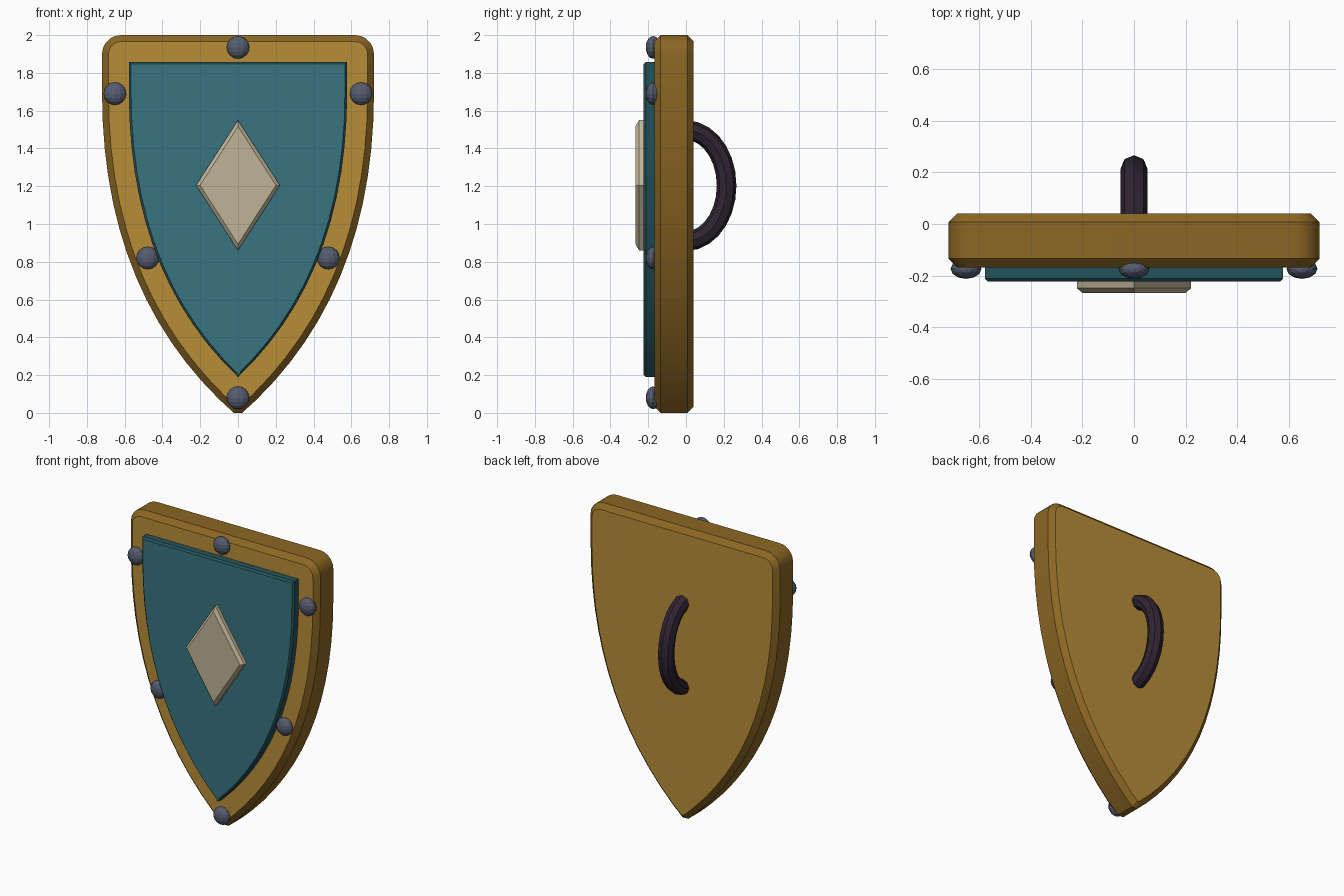
import bpy, bmesh
from math import sin, cos, pi, radians
from mathutils import Vector

cube = bpy.data.objects.get("Cube")
if cube:
    bpy.data.objects.remove(cube, do_unlink=True)


def material(name, rgb):
    mat = bpy.data.materials.new(name)
    mat.use_nodes = True
    color = (*rgb, 1)
    mat.diffuse_color = color
    bsdf = mat.node_tree.nodes["Principled BSDF"]
    bsdf.inputs["Base Color"].default_value = color
    bsdf.inputs["Roughness"].default_value = 0.7
    return mat


gold = material("gold", (0.48, 0.27, 0.038))
dark_gold = material("dark gold", (0.26, 0.134, 0.017))
teal = material("teal", (0.04, 0.178, 0.215))
dark_teal = material("dark teal", (0.0185, 0.088, 0.107))
ivory = material("ivory", (0.53, 0.455, 0.31))
steel = material("steel", (0.09, 0.108, 0.16))
leather = material("dark leather", (0.028, 0.018, 0.032))


def finish(name, bm, mats, smooth=True):
    bmesh.ops.recalc_face_normals(bm, faces=bm.faces)
    if len(mats) > 1:  # second material on everything but front and back
        for f in bm.faces:
            f.material_index = 0 if abs(f.normal.y) > 0.95 else 1
    mesh = bpy.data.meshes.new(name)
    bm.to_mesh(mesh)
    bm.free()
    for m in mats:
        mesh.materials.append(m)
    obj = bpy.data.objects.new(name, mesh)
    bpy.context.collection.objects.link(obj)
    if smooth:
        bpy.ops.object.select_all(action='DESELECT')
        obj.select_set(True)
        bpy.context.view_layer.objects.active = obj
        bpy.ops.object.shade_smooth_by_angle(angle=radians(25))
    return obj


def loft(bm, rings):
    """Skin closed rings of points and cap both ends."""
    loops = [[bm.verts.new(p) for p in ring] for ring in rings]
    n = len(loops[0])
    for a, b in zip(loops, loops[1:]):
        for i in range(n):
            j = (i + 1) % n
            bm.faces.new((a[i], a[j], b[j], b[i]))
    bm.faces.new(loops[0])
    bm.faces.new(loops[-1][::-1])


def inset(points, d):
    """Move a counter-clockwise outline inward by d."""
    out = []
    for i, p in enumerate(points):
        e1 = (p - points[i - 1]).normalized()
        e2 = (points[(i + 1) % len(points)] - p).normalized()
        n1, n2 = Vector((-e1.y, e1.x)), Vector((-e2.y, e2.x))
        out.append(p + (n1 + n2) * d / (1 + n1.dot(n2)))
    return out


def plate(name, points, back, front, bevel, mats):
    """Chamfered slab with its outline in the xz plane."""
    bm = bmesh.new()
    inner = inset(points, bevel)
    layers = ((back, inner), (back - bevel, points),
              (front + bevel, points), (front, inner))
    loft(bm, [[(p.x, y, p.y) for p in ring] for y, ring in layers])
    return finish(name, bm, mats)


def side_curve(tip_z, steps=14):
    """Right side of the shield, from near the tip up to the shoulder."""
    a, b, c = Vector((0, tip_z)), Vector((0.72, 0.6)), Vector((0.72, 1.7))
    ts = [i / steps for i in range(1, steps + 1)]
    return [a * (1 - t) ** 2 + b * 2 * t * (1 - t) + c * t * t for t in ts]


def mirrored(half):
    return half + [Vector((-p.x, p.y)) for p in reversed(half)]


# Board: blunt tip and rounded top corners
corner = [Vector((0.62 + 0.1 * cos(a), 1.9 + 0.1 * sin(a)))
          for a in (i * pi / 10 for i in range(6))]
board = mirrored([Vector((0.022, 0))] + side_curve(-0.02) + corner)
plate("shield_board", board, 0.041, -0.168, 0.034, [gold, dark_gold])

# Raised panel: same shape, inset, with sharp corners
sharp = [Vector((0, 0))] + mirrored(side_curve(0) + [Vector((0.72, 2))])
plate("raised_panel", inset(sharp, 0.142), -0.14, -0.224, 0.012, [teal, dark_teal])

# Diamond emblem
diamond = [Vector(p) for p in ((0, 0.86), (0.222, 1.205), (0, 1.55), (-0.222, 1.205))]
plate("diamond_emblem", diamond, -0.19, -0.267, 0.018, [ivory])

# Rivets around the rim
rivets = {"top_rivet": (0, 1.935), "bottom_rivet": (0, 0.08)}
for side, s in (("left", 1), ("right", -1)):
    rivets[side + "_upper_rivet"] = (s * 0.652, 1.69)
    rivets[side + "_lower_rivet"] = (s * 0.478, 0.82)
for name, (x, z) in rivets.items():
    bm = bmesh.new()
    bmesh.ops.create_uvsphere(bm, u_segments=12, v_segments=8, radius=0.06)
    bmesh.ops.scale(bm, vec=(1, 0.65, 1), verts=bm.verts)
    rivet = finish(name, bm, [steel], smooth=False)
    rivet.location = (x, -0.174, z)

# Back handle: octagonal tube along a half ellipse
bm = bmesh.new()
rings = []
for i in range(15):
    a = -pi / 2 + pi * i / 14
    centre = Vector((0, 0.215 * cos(a), 1.203 + 0.294 * sin(a)))
    outward = Vector((0, 0.294 * cos(a), 0.215 * sin(a))).normalized()
    rings.append([centre + 0.052 * (outward * cos(k * pi / 4) + Vector((sin(k * pi / 4), 0, 0)))
                  for k in range(8)])
loft(bm, rings)
finish("back_handle", bm, [leather])
